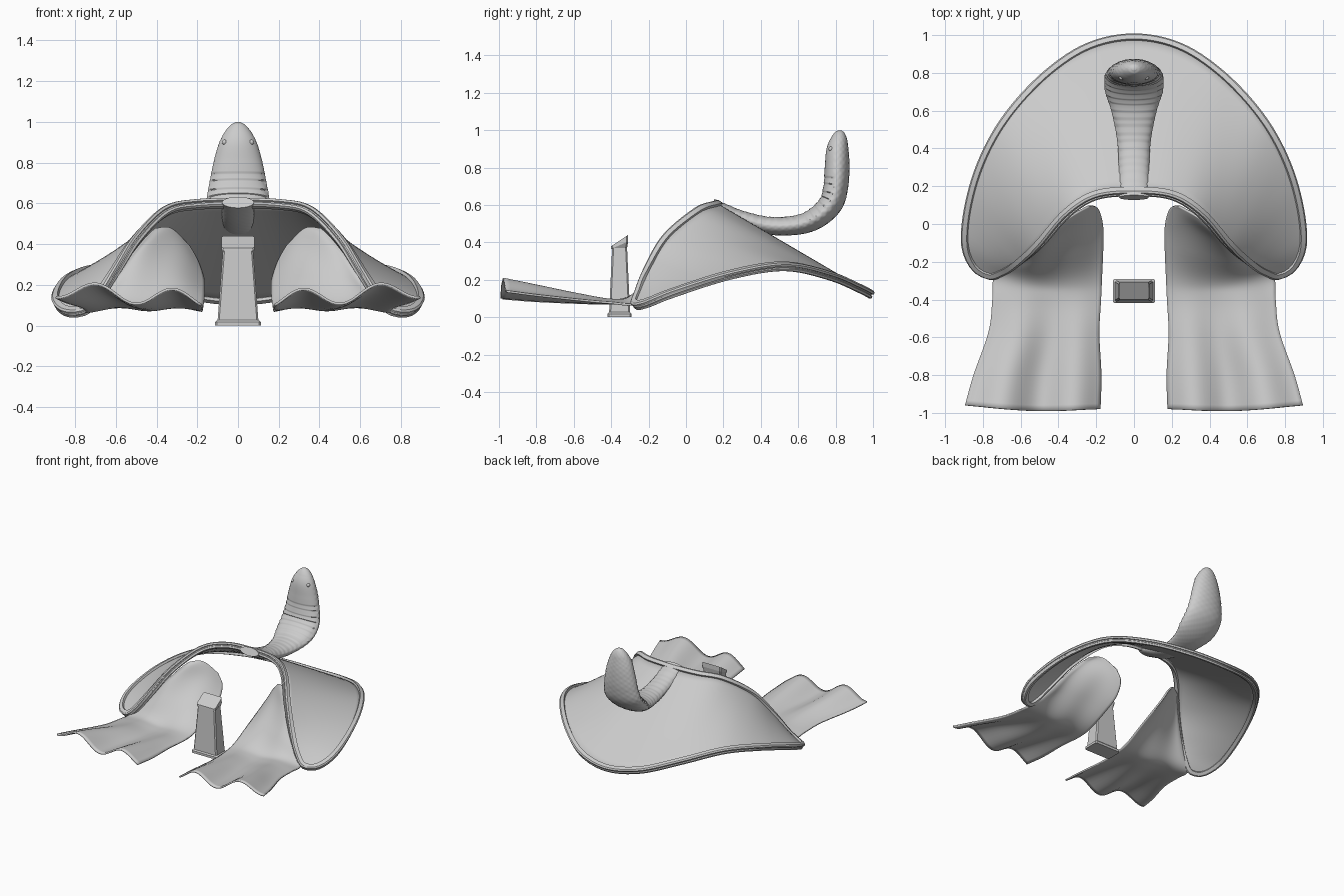
import bpy, bmesh, math
from mathutils import Vector as V

if "Cube" in bpy.data.objects:
    bpy.data.objects.remove(bpy.data.objects["Cube"])


def spline(pts, steps, before=None, after=None):
    """Catmull-Rom through points of any dimension."""
    p = [V(q) for q in pts]
    p = [V(before) if before else 2 * p[0] - p[1]] + p + [V(after) if after else 2 * p[-1] - p[-2]]
    out = []
    for i in range(1, len(p) - 2):
        a, b, c, d = p[i - 1:i + 3]
        for k in range(steps):
            t = k / steps
            out.append(0.5 * (2 * b + (c - a) * t + (2 * a - 5 * b + 4 * c - d) * t * t
                              + (3 * b - a - 3 * c + d) * t ** 3))
    return out + [p[-2]]


def resample(pts, n):
    """n + 1 points evenly spaced along a polyline."""
    acc = [0]
    for a, b in zip(pts, pts[1:]):
        acc.append(acc[-1] + (b - a).length)
    out, j = [], 0
    for i in range(n + 1):
        s = acc[-1] * i / n
        while j < len(pts) - 2 and acc[j + 1] < s:
            j += 1
        out.append(pts[j].lerp(pts[j + 1], min(1, (s - acc[j]) / (acc[j + 1] - acc[j]))))
    return out


def loft(name, rows, ring=False, loop=False, caps=False, smooth=40):
    """Skin rows of points into a mesh object."""
    bm = bmesh.new()
    vs = [[bm.verts.new(p) for p in r] for r in rows]
    n, m = len(vs), len(vs[0])
    for i in range(n if loop else n - 1):
        for j in range(m if ring else m - 1):
            a, b = vs[i], vs[(i + 1) % n]
            k = (j + 1) % m
            bm.faces.new((a[j], a[k], b[k], b[j]))
    if caps:
        bm.faces.new(vs[0])
        bm.faces.new(vs[-1])
    bmesh.ops.remove_doubles(bm, verts=bm.verts, dist=1e-5)
    bmesh.ops.recalc_face_normals(bm, faces=bm.faces)
    me = bpy.data.meshes.new(name)
    bm.to_mesh(me)
    bm.free()
    ob = bpy.data.objects.new(name, me)
    bpy.context.collection.objects.link(ob)
    bpy.ops.object.select_all(action='DESELECT')
    ob.select_set(True)
    bpy.context.view_layer.objects.active = ob
    if smooth:
        bpy.ops.object.shade_smooth_by_angle(angle=math.radians(smooth))
    return ob


def flip(p):
    return V((-p.x, p.y, p.z))


# Hood outline: brow edge from centre to corner, then back edge to centre
brow = [(0, .155, .61), (.2, .135, .605), (.35, .04, .57), (.49, -.12, .43),
        (.59, -.21, .27), (.68, -.265, .13), (.76, -.285, .06)]
back = [(.76, -.285, .06), (.86, -.225, .06), (.91, -.06, .125), (.85, .25, .22),
        (.71, .54, .265), (.5, .78, .215), (.26, .945, .145), (0, 1, .115)]
N = 44
inner = resample(spline(brow, 10, (-.2, .135, .605), back[1]), N)
outer = resample(spline(back, 10, brow[-2], (-.26, .945, .145))[::-1], N)
mid = [a.lerp(b, .5) for a, b in zip(inner, outer)]

# Hood shell: straight rulings between both edges
half = [[a.lerp(b, .015 + .97 * k / 12) for k in range(13)] for a, b in zip(inner, outer)]
rows = [[flip(p) for p in r] for r in half[:0:-1]] + half
hood = loft("hood_shell", rows)
sol = hood.modifiers.new("thickness", 'SOLIDIFY')
sol.thickness = .012
sol.offset = 0

# Grooved rim swept around the whole outline
side = inner + outer[-2::-1]
aim = [mid[min(i, 2 * N - i, int(N * .85))] for i in range(2 * N + 1)]
path = side + [flip(p) for p in side[-2:0:-1]]
aim += [flip(p) for p in aim[-2:0:-1]]
profile = [(.036, -.022), (.01, -.024), (0, -.018), (0, -.006), (.009, -.003),
           (.009, .003), (0, .006), (0, .018), (.01, .024), (.036, .022)]
rows = []
for i, p in enumerate(path):
    t = (path[(i + 1) % len(path)] - path[i - 1]).normalized()
    d = aim[i] - p
    d = (d - t * d.dot(t)).normalized()
    n = t.cross(d)
    rows.append([p + d * a + n * b for a, b in profile])
loft("hood_rim", rows, ring=True, loop=True, smooth=30)

# Cloth lappets: rows of inner, middle and outer points, plus fold waves
cloth = [((.18, -.98, .13), (.53, -.99, .15), (.895, -.96, .18), .042),
         ((.175, -.8, .11), (.51, -.8, .125), (.85, -.8, .15), .033),
         ((.185, -.58, .09), (.47, -.58, .1), (.77, -.57, .11), .018),
         ((.175, -.4, .08), (.46, -.4, .085), (.75, -.4, .085), .008),
         ((.17, -.28, .1), (.46, -.3, .11), (.74, -.28, .08), .008),
         ((.165, -.12, .17), (.43, -.18, .24), (.66, -.23, .16), .01),
         ((.168, .0, .23), (.39, -.07, .36), (.55, -.15, .32), .008),
         ((.195, .085, .31), (.34, .01, .44), (.46, -.07, .43), .003),
         ((.24, .095, .39), (.33, .045, .475), (.41, -.01, .475), 0)]
cols = [spline([r[k] for r in cloth], 6) for k in range(3)]
amps = spline([(r[3], 0) for r in cloth], 6)
rows = []
for a, b, c, w in zip(*cols, amps):
    line = spline([a, b, c], 16)
    rows.append([p + V((0, 0, w[0] * math.cos(math.tau * (j / 32 - .2) / .53)))
                 for j, p in enumerate(line)])
lappet = loft("lappets", rows, smooth=60)
sol = lappet.modifiers.new("thickness", 'SOLIDIFY')
sol.thickness = .012
sol.offset = 0
lappet.modifiers.new("both_sides", 'MIRROR')

# Rearing cobra: y, z, half width, half depth along the body
body = [(.14, .605, .078, .03), (.3, .53, .08, .04), (.45, .49, .09, .048),
        (.6, .495, .12, .053), (.7, .535, .152, .06), (.775, .61, .155, .065),
        (.8, .7, .14, .067), (.808, .8, .12, .066), (.81, .89, .095, .06),
        (.818, .95, .065, .045), (.822, .985, .035, .027), (.823, .998, .012, .01)]
spine = spline(body, 16)
rows, dist, SEG = [], 0, 48
for i, q in enumerate(spine):
    a, b = spine[max(i - 1, 0)], spine[min(i + 1, len(spine) - 1)]
    t = V((0, b[0] - a[0], b[1] - a[1])).normalized()
    n = V((0, -t.z, t.y))
    dist += (q - spine[i - 1]).length if i else 0
    ring = []
    for j in range(SEG):
        u = math.tau * j / SEG
        c, s = math.cos(u), math.sin(u)
        if s > .25:      # stepped belly plates
            k = 1 - (.06 * (dist / .045 % 1) if .04 < dist < .85 else 0)
        else:            # fine back scales
            k = 1 + .015 * math.sin(dist * 160) * math.sin(12 * u)
        ring.append(V((q[2] * c * k, q[0], q[1])) + n * q[3] * s * k)
    rows.append(ring)
loft("cobra_body", rows, ring=True, caps=True, smooth=50)

# Cobra eyes
for s in (-1, 1):
    bpy.ops.mesh.primitive_uv_sphere_add(segments=16, ring_count=8, radius=.013,
                                         location=(s * .066, .775, .9))
    bpy.context.object.name = "cobra_eye"
    bpy.ops.object.shade_smooth()

# False beard: flared foot, tapered block, slanted cap
CY = -.355
levels = [(.112, .064, 0, 0), (.112, .064, .018, 0), (.1, .056, .027, 0),
          (.074, .04, .37, 0), (.082, .046, .385, .02), (.08, .045, .41, .03)]
rows = []
for w, d, z, slant in levels:
    r = .008
    ring = [(w - r, -d), (w, -d + r), (w, d - r), (w - r, d),
            (-w + r, d), (-w, d - r), (-w, -d + r), (-w + r, -d)]
    rows.append([V((x, CY + y, z + slant * y / d)) for x, y in ring])
loft("false_beard", rows, ring=True, caps=True, smooth=0)
